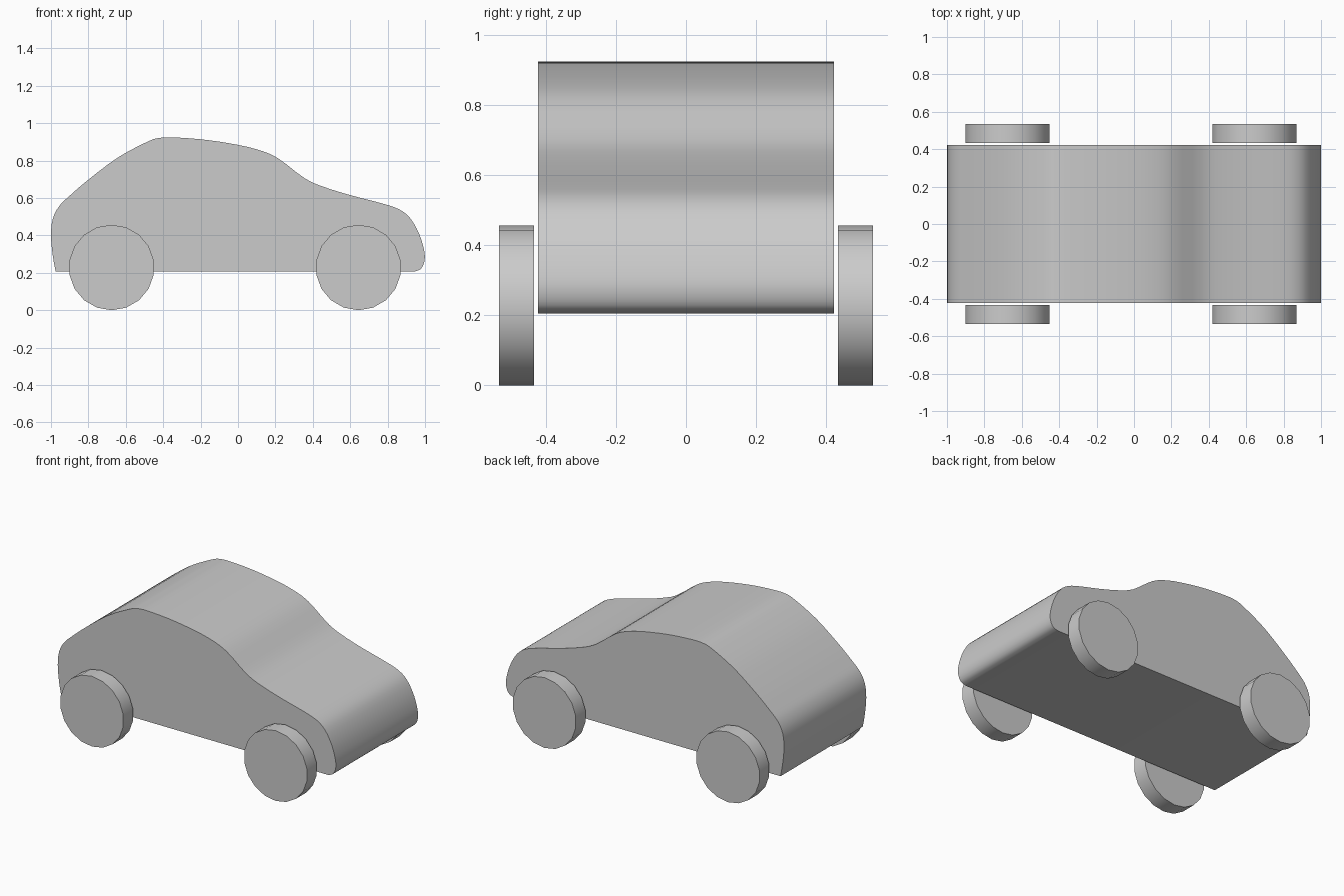
import bpy
import bmesh
import math
from mathutils import Vector

cube = bpy.data.objects.get("Cube")
if cube:
    bpy.data.objects.remove(cube, do_unlink=True)

# Single flat colour
grey = bpy.data.materials.new("plain_grey")
grey.use_nodes = True
colour = (0.6, 0.6, 0.6, 1)
grey.diffuse_color = colour
grey.node_tree.nodes["Principled BSDF"].inputs["Base Color"].default_value = colour

BODY_HALF = 0.422
WHEEL_R = 0.2285
WHEEL_W = 0.1

# Side outline (x, z) from rear sill over the roof to front sill
OUTLINE = [(-0.975, 0.206), (-0.99, 0.29), (-1.0, 0.4), (-0.99, 0.49),
           (-0.955, 0.558), (-0.9, 0.612), (-0.8, 0.698), (-0.64, 0.818),
           (-0.48, 0.903), (-0.42, 0.921), (-0.35, 0.924), (-0.2, 0.914),
           (-0.05, 0.893), (0.09, 0.863), (0.21, 0.815), (0.36, 0.703),
           (0.48, 0.652), (0.62, 0.61), (0.77, 0.571), (0.86, 0.54),
           (0.92, 0.493), (0.97, 0.405), (0.997, 0.31), (0.995, 0.255),
           (0.975, 0.219), (0.94, 0.206)]


def smooth_path(points, steps=3):
    """Curve passing through every point, with free ends."""
    pts = [Vector(p) for p in points]
    pts = [pts[0]] + pts + [pts[-1]]
    path = []
    for a, b, c, d in zip(pts, pts[1:], pts[2:], pts[3:]):
        for i in range(steps):
            t = i / steps
            path.append(0.5 * (2 * b + (c - a) * t
                               + (2 * a - 5 * b + 4 * c - d) * t ** 2
                               + (3 * b - a - 3 * c + d) * t ** 3))
    return path + [pts[-1]]


def finish(obj):
    obj.data.materials.append(grey)
    bpy.ops.object.select_all(action='DESELECT')
    obj.select_set(True)
    bpy.context.view_layer.objects.active = obj
    bpy.ops.object.shade_smooth_by_angle(angle=math.radians(35))


# Car body: outline extruded across the width
bm = bmesh.new()
side = bm.faces.new([bm.verts.new((p.x, -BODY_HALF, p.y))
                     for p in smooth_path(OUTLINE)])
extruded = bmesh.ops.extrude_face_region(bm, geom=[side], use_keep_orig=True)
bmesh.ops.translate(bm, vec=(0, 2 * BODY_HALF, 0),
                    verts=[v for v in extruded["geom"]
                           if isinstance(v, bmesh.types.BMVert)])
bmesh.ops.recalc_face_normals(bm, faces=bm.faces)
mesh = bpy.data.meshes.new("car_body")
bm.to_mesh(mesh)
bm.free()
body = bpy.data.objects.new("car_body", mesh)
bpy.context.collection.objects.link(body)
finish(body)

# Four plain disc wheels, just clear of the body sides
for end, x in (("rear", -0.676), ("front", 0.644)):
    for hand, sign in (("right", -1), ("left", 1)):
        bpy.ops.mesh.primitive_cylinder_add(
            vertices=18, radius=WHEEL_R, depth=WHEEL_W,
            location=(x, sign * 0.484, WHEEL_R),
            rotation=(math.pi / 2, 0, 0))
        wheel = bpy.context.object
        wheel.name = f"{end}_{hand}_wheel"
        finish(wheel)
